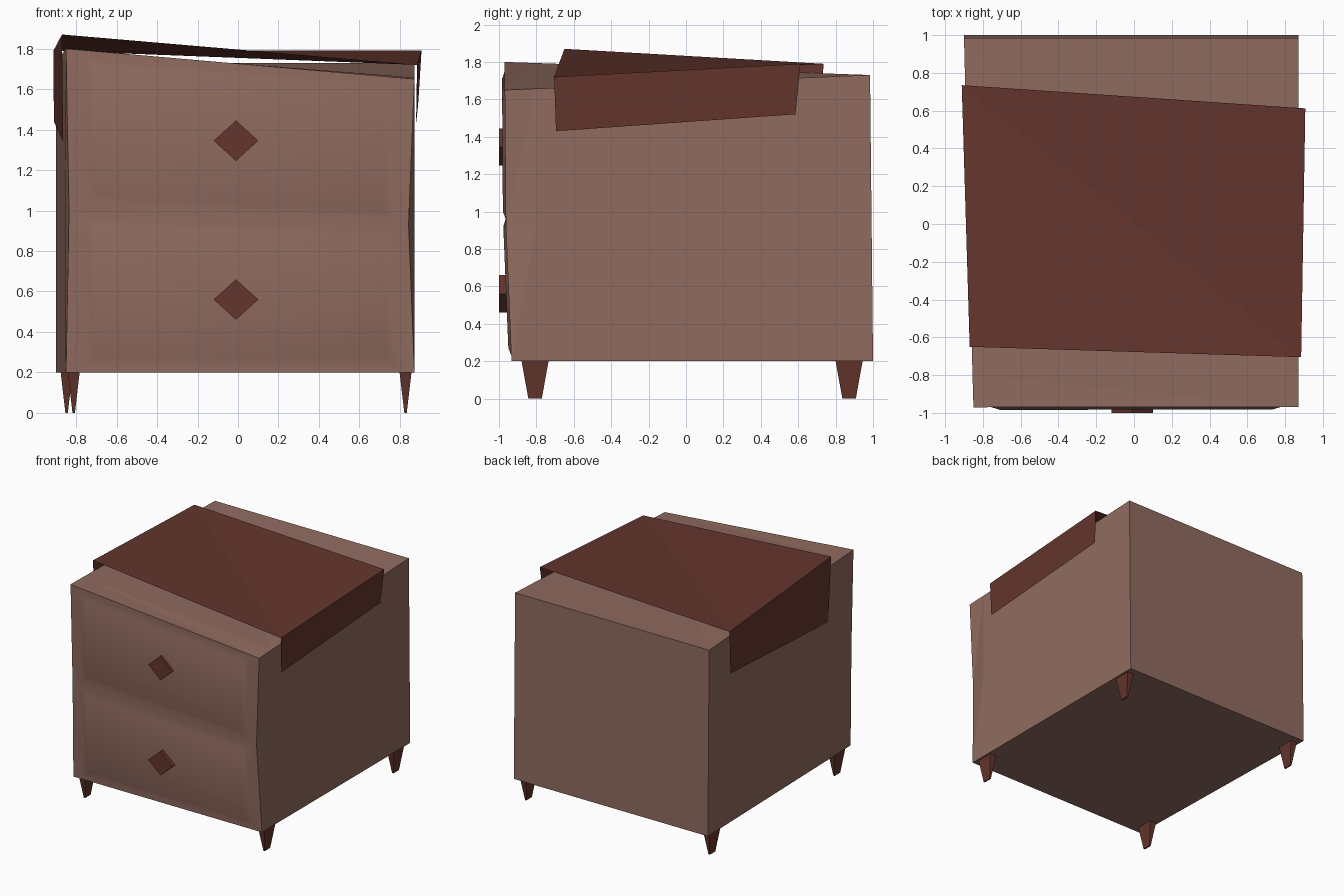
import bpy
import bmesh

cube = bpy.data.objects.get("Cube")
if cube:
    bpy.data.objects.remove(cube, do_unlink=True)


def material(name, rgb):
    mat = bpy.data.materials.new(name)
    mat.use_nodes = True
    colour = (*rgb, 1.0)
    mat.diffuse_color = colour
    mat.node_tree.nodes["Principled BSDF"].inputs["Base Color"].default_value = colour
    return mat


wood = material("light_wood", (0.28, 0.148, 0.115))
dark = material("dark_red_wood", (0.128, 0.036, 0.026))


def finish(bm, name, mat, closed=True):
    if closed:
        bmesh.ops.recalc_face_normals(bm, faces=bm.faces)
    mesh = bpy.data.meshes.new(name)
    bm.to_mesh(mesh)
    bm.free()
    mesh.materials.append(mat)
    obj = bpy.data.objects.new(name, mesh)
    bpy.context.collection.objects.link(obj)
    return obj


def bridge(bm, a, b):
    """Join two loops of equal length with quads."""
    n = len(a)
    return [bm.faces.new((a[i], a[(i + 1) % n], b[(i + 1) % n], b[i])) for i in range(n)]


def frustum(name, mat, loop_a, loop_b):
    bm = bmesh.new()
    a = [bm.verts.new(p) for p in loop_a]
    b = [bm.verts.new(p) for p in loop_b]
    bridge(bm, a, b)
    bm.faces.new(a)
    bm.faces.new(b)
    return finish(bm, name, mat)


def front_y(z):
    """Depth of the slightly leaning cabinet front at height z."""
    if z < 0.97:
        return -0.933 - 0.032 * (z - 0.2) / 0.77
    return -0.965 - 0.005 * (z - 0.97) / 0.8


# Cabinet: crooked box lofted through front, seam and back sections
def section(y, left, right, mid_left, mid_right, top_left, top_right):
    pts = [(left, 0.2), (right, 0.2), (mid_right, 0.93),
           (right, top_right), (left, top_left), (mid_left, 1.0)]
    return [(x, front_y(z) if y is None else y, z) for x, z in pts]


bm = bmesh.new()
front = [bm.verts.new(p) for p in section(None, -0.85, 0.872, -0.835, 0.843, 1.8, 1.65)]
seam = [bm.verts.new(p) for p in section(-0.8, -0.855, 0.872, -0.855, 0.872, 1.794, 1.657)]
back = [bm.verts.new(p) for p in section(0.99, -0.9, 0.872, -0.9, 0.872, 1.73, 1.73)]
for v in back:
    v.co.y = 1.0 - 0.016 * (v.co.z - 0.2) / 1.53
for a, b in ((front, seam), (seam, back)):
    for i in range(6):
        j = (i + 1) % 6
        bm.faces.new((a[i], a[j], b[j]))
        bm.faces.new((a[i], b[j], b[i]))
bm.faces.new(back)

# Raised drawer panels with soft sloping borders, worked into the front
bl, br, mr, tr, tl, ml = front
drawers = [
    ((bl, br, mr, ml), [(-0.71, 0.28), (0.74, 0.27), (0.715, 0.86), (-0.705, 0.92)]),
    ((ml, mr, tr, tl), [(-0.71, 1.08), (0.715, 1.0), (0.73, 1.59), (-0.71, 1.71)]),
]
grow = 0.045
for outer, corners in drawers:
    base, raised = [], []
    for k, (x, z) in enumerate(corners):
        bx = x + (grow if x > 0 else -grow)
        bz = z + (grow if k > 1 else -grow) * 0.85
        base.append(bm.verts.new((bx, front_y(bz), bz)))
        raised.append(bm.verts.new((x, front_y(z) - 0.014, z)))
    faces = bridge(bm, outer, base) + bridge(bm, base, raised)
    faces.append(bm.faces.new(raised))
    for f in faces:
        f.smooth = True
finish(bm, "cabinet", wood)

# Diamond drawer knobs
for name, z in (("upper_knob", 1.345), ("lower_knob", 0.56)):
    diamond = [(-0.12, z), (-0.01, z - 0.1), (0.1, z), (-0.01, z + 0.1)]
    frustum(name, dark, [(x, -1.0, h) for x, h in diamond],
            [(x, -0.945, h) for x, h in diamond])

# Tapered blade-like legs
def rect(x, y, z, hx, hy):
    return [(x + sx * hx, y + sy * hy, z) for sx, sy in ((-1, -1), (1, -1), (1, 1), (-1, 1))]


for name, x, y in (("front_right_leg", -0.812, -0.807), ("front_left_leg", 0.828, -0.807),
                   ("back_right_leg", -0.847, 0.872), ("back_left_leg", 0.828, 0.872)):
    frustum(name, dark, rect(x, y, 0.205, 0.03, 0.073), rect(x, y, 0.0, 0.006, 0.036))

# Thin cover folded over the top, with a flap down each side
bm = bmesh.new()
fl, fr, rr, rl = [bm.verts.new(p) for p in (
    (-0.87, -0.65, 1.87), (0.885, -0.705, 1.72), (0.907, 0.612, 1.79), (-0.912, 0.735, 1.79))]
fl_low, fr_low, rr_low, rl_low = [bm.verts.new(p) for p in (
    (-0.864, -0.62, 1.34), (0.88, -0.695, 1.43), (0.89, 0.585, 1.52), (-0.91, 0.72, 1.44))]
bm.faces.new((fl, fr, rl))
bm.faces.new((fr, rr, rl))
bm.faces.new((fr, fr_low, rr_low, rr))
bm.faces.new((rl, rl_low, fl_low, fl))
finish(bm, "top_cover", dark, closed=False)
